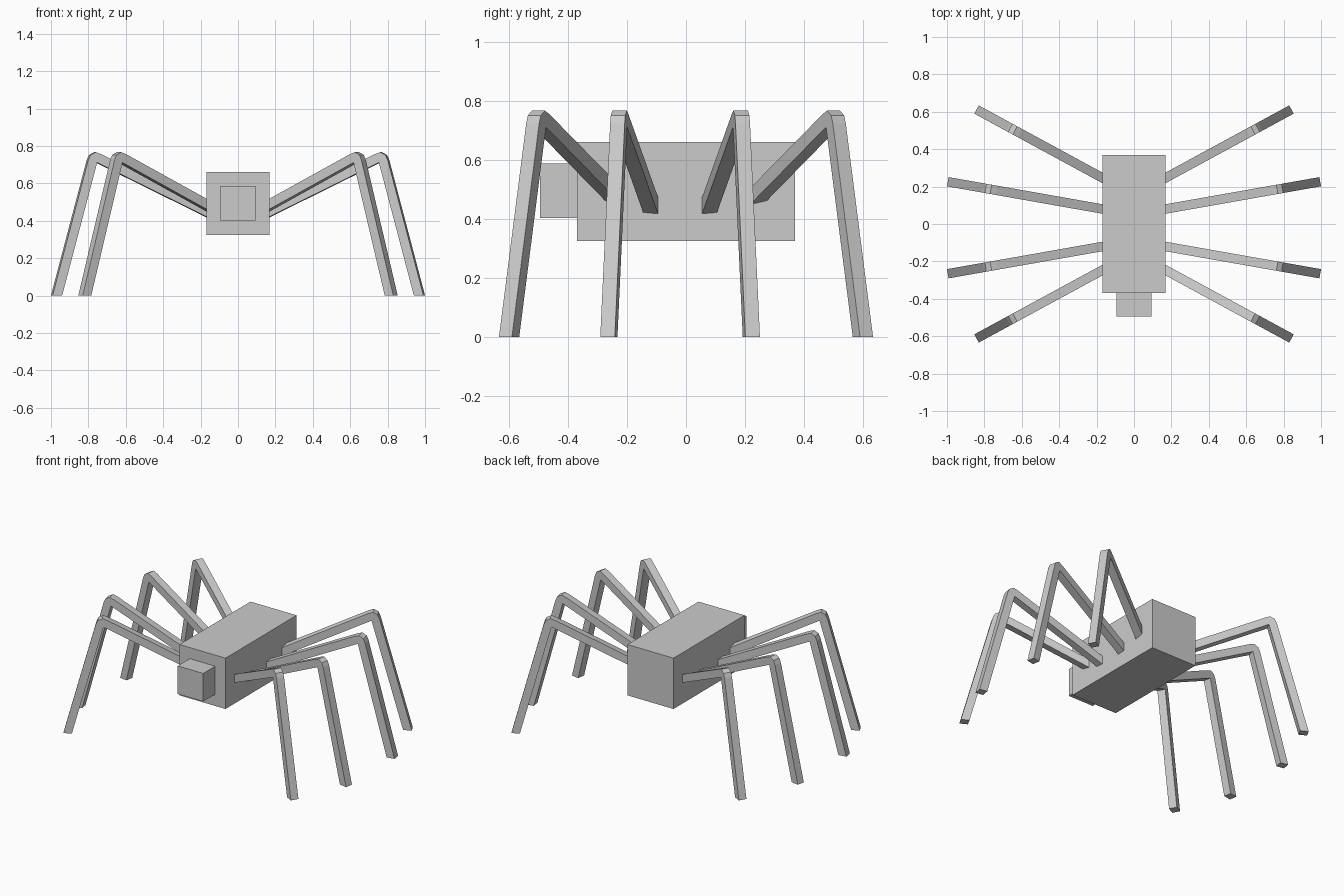
import bpy, bmesh, math
from mathutils import Matrix

cube = bpy.data.objects.get("Cube")
if cube:
    bpy.data.objects.remove(cube, do_unlink=True)

grey = bpy.data.materials.new("light grey")
grey.use_nodes = True
grey.diffuse_color = (0.6, 0.6, 0.6, 1)
grey.node_tree.nodes["Principled BSDF"].inputs["Base Color"].default_value = (0.6, 0.6, 0.6, 1)


def finish(name, bm):
    bmesh.ops.recalc_face_normals(bm, faces=bm.faces)
    mesh = bpy.data.meshes.new(name)
    bm.to_mesh(mesh)
    bm.free()
    mesh.materials.append(grey)
    obj = bpy.data.objects.new(name, mesh)
    bpy.context.scene.collection.objects.link(obj)
    return obj


def box(name, lo, hi):
    bm = bmesh.new()
    size = [b - a for a, b in zip(lo, hi)]
    mid = [(a + b) / 2 for a, b in zip(lo, hi)]
    bmesh.ops.create_cube(bm, size=1, matrix=Matrix.Translation(mid) @ Matrix.Diagonal((*size, 1)))
    return finish(name, bm)


# Body and head
box("body", (-0.168, -0.37, 0.325), (0.168, 0.37, 0.66))
box("head", (-0.093, -0.495, 0.402), (0.093, -0.37, 0.587))

# Leg side profile: distance from the foot's outer edge (inward is negative), height
WIDTH = 0.05
KNEE = (-0.242, 0.711)
SLOPE = 0.487
INNER = -0.88
drop = SLOPE * (KNEE[0] - INNER)
knee_arc = [(KNEE[0] + r * math.cos(math.radians(a)), KNEE[1] + r * math.sin(math.radians(a)))
            for a, r in ((15, 0.05), (48, 0.054), (82, 0.056), (116, 0.05))]
PROFILE = [(-0.052, 0), (0, 0), *knee_arc,
           (INNER, KNEE[1] + 0.0556 - drop), (INNER, KNEE[1] - drop), KNEE]


def leg(name, side, x, y, angle):
    """Extrude the profile, turn it outward and place its foot at x, y."""
    bm = bmesh.new()
    face = bm.faces.new([bm.verts.new((s, -WIDTH / 2, z)) for s, z in PROFILE])
    new = bmesh.ops.extrude_face_region(bm, geom=[face])["geom"]
    bmesh.ops.translate(bm, vec=(0, WIDTH, 0), verts=[v for v in new if isinstance(v, bmesh.types.BMVert)])
    place = Matrix.Translation((x, y, 0)) @ Matrix.Rotation(math.radians(angle), 4, "Z")
    bm.transform(Matrix.Diagonal((side, 1, 1, 1)) @ place)
    finish(name, bm)


# Four legs on each side
for side, label in ((1, "left"), (-1, "right")):
    leg(f"front_leg_{label}", side, 0.842, -0.612, -28.5)
    leg(f"front_middle_leg_{label}", side, 0.9957, -0.266, -10)
    leg(f"back_middle_leg_{label}", side, 0.9957, 0.226, 10)
    leg(f"back_leg_{label}", side, 0.842, 0.612, 28.5)
